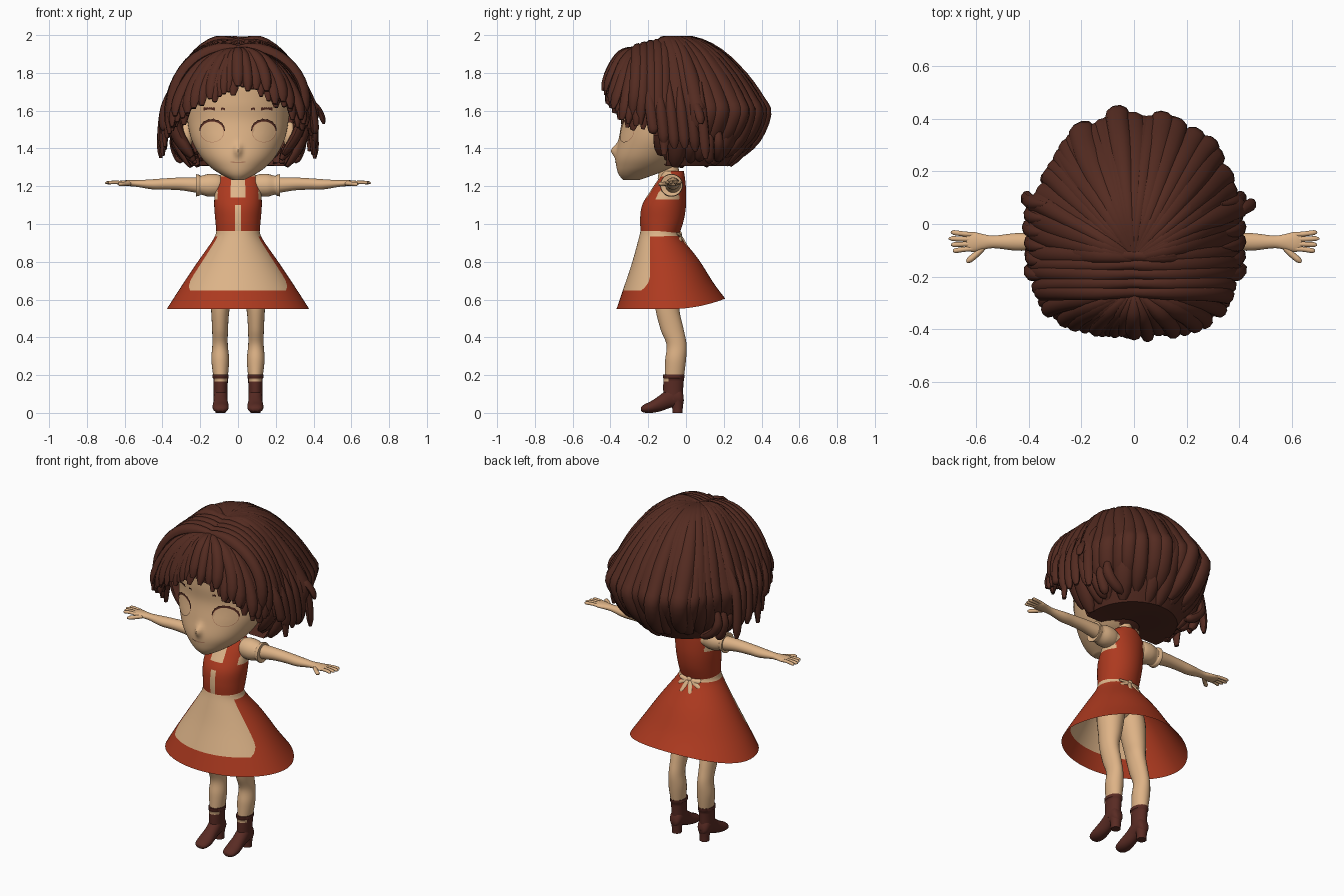
import bpy, bmesh, random
from math import sin, cos, pi, radians, sqrt, exp, acos
from mathutils import Vector

random.seed(7)
if "Cube" in bpy.data.objects:
    bpy.data.objects.remove(bpy.data.objects["Cube"])


def material(name, r, g, b):
    m = bpy.data.materials.new(name)
    m.use_nodes = True
    m.diffuse_color = (r, g, b, 1)
    node = m.node_tree.nodes["Principled BSDF"]
    node.inputs["Base Color"].default_value = (r, g, b, 1)
    node.inputs["Roughness"].default_value = .8
    return m


SKIN = material("skin", .73, .45, .24)
CREAM = material("apron cream", .73, .46, .25)
RED = material("dress red", .42, .042, .014)
HAIR = material("hair brown", .088, .024, .015)
BOOT = material("boot brown", .1, .024, .017)
LIP = material("lip tan", .5, .24, .13)


def smooth_rows(rows, k=6):
    """Catmull-Rom interpolation through rows of numbers."""
    out = []
    for i in range(len(rows) - 1):
        a, b, c, d = rows[max(i - 1, 0)], rows[i], rows[i + 1], rows[min(i + 2, len(rows) - 1)]
        for n in range(k):
            t = n / k
            out.append([q + t * (r - p) / 2 + t * t * (p - 2.5 * q + 2 * r - s / 2)
                        + t ** 3 * (s - p + 3 * (q - r)) / 2 for p, q, r, s in zip(a, b, c, d)])
    return out + [list(rows[-1])]


def build(name, lofts, mats, rule=None, closed=True, caps=True):
    """Skin each list of rings into one object; rule picks the colour of a face."""
    bm = bmesh.new()
    for rings in lofts:
        grid = [[bm.verts.new(p) for p in ring] for ring in rings]
        n = len(grid[0])
        for i in range(len(grid) - 1):
            for j in range(n if closed else n - 1):
                k = (j + 1) % n
                f = bm.faces.new((grid[i][j], grid[i][k], grid[i + 1][k], grid[i + 1][j]))
                if rule:
                    f.material_index = rule(f.calc_center_median(), j)
        if closed and caps:
            for ring in (grid[0], grid[-1]):
                f = bm.faces.new(ring)
                if rule:
                    f.material_index = rule(f.calc_center_median(), 0)
    bmesh.ops.recalc_face_normals(bm, faces=bm.faces)
    mesh = bpy.data.meshes.new(name)
    bm.to_mesh(mesh)
    bm.free()
    for m in mats:
        mesh.materials.append(m)
    obj = bpy.data.objects.new(name, mesh)
    bpy.context.collection.objects.link(obj)


def oval(c, a, b, n=24):
    c, a, b = Vector(c), Vector(a), Vector(b)
    return [c + a * cos(2 * pi * j / n) + b * sin(2 * pi * j / n) for j in range(n)]


def level(z, hw, yf, yb, n=72):
    return oval((0, (yf + yb) / 2, z), (hw, 0, 0), (0, (yb - yf) / 2, 0), n)


def ball(c, r, n=20):
    return [oval((c[0], c[1], c[2] - r[2] * cos(pi * i / 12)), (r[0] * sin(pi * i / 12), 0, 0),
                 (0, r[1] * sin(pi * i / 12), 0), n) for i in [.2, *range(1, 12), 11.8]]


def tube(path, w, th, hub, sides=8, root=.35):
    """Flattened strand along a path, its broad side facing away from the hub."""
    path, rings = [Vector(p) for p in path], []
    for i, p in enumerate(path):
        t = i / (len(path) - 1)
        tan = (path[min(i + 1, len(path) - 1)] - path[max(i - 1, 0)]).normalized()
        side = tan.cross(p - Vector(hub)).normalized()
        s = min(1, root + 1.5 * t) * sqrt(1 - .85 * (max(0, t - .82) / .18) ** 2)
        rings.append(oval(p, side * w * s, side.cross(tan) * th * s, sides))
    return rings


def bezier(a, b, c, d, n=14):
    a, b, c, d = map(Vector, (a, b, c, d))
    return [a * (1 - t) ** 3 + b * 3 * t * (1 - t) ** 2 + c * 3 * t * t * (1 - t) + d * t ** 3
            for t in (i / n for i in range(n + 1))]


# Head with a small nose; the scalp is hair coloured
head_rows = smooth_rows([(1.232, .03, -.33, -.25), (1.26, .085, -.355, -.17), (1.3, .145, -.368, -.07),
                         (1.36, .2, -.372, 0), (1.45, .247, -.356, .06), (1.55, .268, -.34, .1),
                         (1.65, .275, -.345, .13), (1.77, .26, -.335, .12), (1.87, .17, -.25, .05), (1.9, .04, -.15, -.05)])


def nose(p):
    bump = .03 * exp(-(p.x / .02) ** 2 - ((p.z - 1.39) / .03) ** 2) if p.y < -.2 else 0
    return p - Vector((0, bump, 0))


build("head", [[[nose(p) for p in level(*r, 128)] for r in head_rows]], [SKIN, HAIR],
      lambda c, j: int(c.z > 1.76 or (c.y > -.06 and c.z > 1.29)))


def on_face(x, z, lift=.005):
    for a, b in zip(head_rows, head_rows[1:]):
        if a[0] <= z <= b[0]:
            t = (z - a[0]) / (b[0] - a[0])
            _, hw, yf, yb = [p + t * (q - p) for p, q in zip(a, b)]
            return nose(Vector((x, (yf + yb) / 2 - (yb - yf) / 2 * sqrt(max(0, 1 - (x / hw) ** 2)) - lift, z)))


# Eyes, lashes, brows, mouth, ears
eyes, rims, lashes, brows = [], [], [], []
for s in (1, -1):
    def eye(a, k, lift=.005):
        return on_face(s * (.137 + .063 * k * cos(a)), 1.488 + .055 * k * sin(a), lift)
    turn = [2 * pi * i / 32 for i in range(33)]
    eyes.append([[eye(a, k) for a in turn[:-1]] for k in (1, .7, .4, .1)])
    rims.append([[eye(a, .97, .006), eye(a, 1.02, .006)] for a in turn])
    # the upper lash line has a jagged outer edge
    lashes.append([[eye(radians(a), 1, .009), eye(radians(a), 1.06 + (.14 + .08 * (a % 20 > 5)) * sin(radians(a)), .009)]
                   for a in range(5, 176, 10)])
    for start, step, thick in ((.122, .006, .015), (.07, .002, .013)):
        brows.append([[on_face(s * (start + step * i), 1.6 + .006 * sin(i * pi / 10), .007),
                       on_face(s * (start + step * i), 1.6 + thick + .004 * (i % 2), .007)] for i in range(11)])
build("eyes", eyes, [SKIN])
build("eye_rims", rims, [LIP], closed=False)
build("lashes", lashes, [HAIR], closed=False)
build("brows", brows, [HAIR], closed=False)
build("mouth", [[[on_face(x / 100, 1.322 + x * x / 4000), on_face(x / 100, 1.329 + x * x / 6000)]
                 for x in range(-4, 5)]], [LIP], closed=False)
build("ears", [ball((s * .275, -.09, 1.465), (.035, .035, .075)) for s in (1, -1)], [SKIN])

# Hair: shell, back locks in two layers, side locks and fringe
HUB = (0, -.05, 1.6)
dome = smooth_rows([(.03, 1.965), (.3, 1.975), (.56, 1.905), (.79, 1.775), (.95, 1.65), (1, 1.58), (.9, 1.44), (.72, 1.325)], 3)


def dome_point(a, f, z, k=1, drop=1):
    z = z if z > 1.6 else 1.6 - (1.6 - z) * drop
    return Vector((.385 * f * k * cos(a), -.13 * (1 - f) + .41 * f * k * sin(a), z))


build("hair_shell", [[[dome_point(radians(a), f, z - .018, .91) for a in range(-15, 196, 6)]
                      for f, z in dome + [[.5, 1.33], [.25, 1.34]]]], [HAIR], closed=False)
locks = []
for count, k, w, drop in ((25, 1, .05, .88), (22, .9, .048, 1.02)):
    for i in range(count):
        a = radians(-14 + 208 * i / (count - 1)) + random.uniform(-.03, .03)
        reach, length = k * random.uniform(.9, 1.07), drop * random.uniform(.78, 1.06)
        sway, wave = random.uniform(-.13, .13), random.uniform(0, 6)
        path = []
        for n, (f, z) in enumerate(dome):
            t = n / len(dome)
            path.append(dome_point(a + sway * t * t + .02 * t * sin(9 * t + wave), f, z, 1 + (reach - 1) * t, length))
        locks.append(tube(path, w * random.uniform(.8, 1.1), random.uniform(.026, .038), HUB, 10))
build("back_hair", locks, [HAIR])

locks = []
for s in (1, -1):
    # parted strands sweeping over the crown to each side
    for i in range(5):
        y, end = -.26 + .035 * i, 1.54 - .035 * i + random.uniform(-.04, .04)
        top = 1.965 - .25 * (-.12 - y)
        locks.append(tube(bezier((0, y, top), (s * .17, y, top + .04), (s * .4, y, 1.82),
                                 (s * (.35 + .012 * i), y + random.uniform(-.03, .02), end)),
                          random.uniform(.03, .042), random.uniform(.024, .032), HUB, root=.6))
    # curling locks around and behind the ears
    for i in range(6):
        y = -.2 + .055 * i
        out, end = random.uniform(.36, .41), 1.47 - .022 * i + random.uniform(-.03, .03)
        locks.append(tube(bezier((s * .33, y, 1.75), (s * .4, y, 1.65), (s * .41, y + .02, 1.52), (s * out, y + .03, end)),
                          .028, .022, HUB))
    for i in range(4):
        locks.append(tube(bezier((s * .3, .02 + .05 * i, 1.55), (s * .37, .02 + .05 * i, 1.45), (s * .33, .03 + .05 * i, 1.38),
                                 (s * (.22 + .04 * (i % 3)), .02 + .05 * i, 1.325 + .012 * (i % 2))), .028, .024, HUB))
# one stray wisp
locks.append(tube(bezier((.36, .03, 1.66), (.4, .05, 1.64), (.44, .07, 1.61), (.455, .08, 1.53)), .024, .016, HUB))
build("side_hair", locks, [HAIR])

locks = []
for layer in range(2):
    for i in range(23 - layer):
        a = pi * (1 + (i + layer / 2) / 22)
        k = random.uniform(.95, 1.03) - .05 * layer
        x, y = .36 * k * cos(a), -.16 - .275 * k * abs(sin(a)) ** .5
        z = 1.715 - .2 * cos(a) ** 2 - .015 * layer + random.uniform(-.03, .03)
        locks.append(tube(bezier((0, -.25, 1.925), (x * .5, -.25 + (y + .25) * .45, 1.935 - .02 * layer),
                                 (x * 1.02, y * .85 - .015, z + .15), (x, y, z)),
                          random.uniform(.025, .036), random.uniform(.019, .026), HUB))
build("fringe", locks, [HAIR])

# Neck and bodice
build("neck", [[level(1.24, .055, -.15, -.03), level(1.3, .045, -.14, -.04), level(1.4, .05, -.14, -.04)]], [SKIN])


def bodice_colour(c, j):
    from_middle = abs(j - 71.5)
    if c.z > 1.135 and abs(c.x) > (.108 if c.y < -.11 else .096):
        return 1
    if c.y < -.08 and (c.z > 1.25 or from_middle < 5 and c.z > 1.14 or from_middle < 2 and c.z < 1.1):
        return 1
    return 0


build("bodice", [[level(*r, 96) for r in smooth_rows(
    [(.94, .113, -.238, -.038), (1.02, .12, -.243, -.012), (1.1, .126, -.232, 0), (1.18, .122, -.185, 0),
     (1.24, .11, -.145, -.005), (1.28, .068, -.125, -.012)], 8)]], [RED, CREAM], bodice_colour)

# Skirt: the front columns follow the apron edge, the hem lifts at the back
skirt = []
for z, hw, yf, yb in smooth_rows([(.962, .115, -.241, -.035), (.92, .132, -.252, -.02), (.8, .222, -.288, .068),
                                  (.67, .315, -.335, .145), (.58, .377, -.368, .208)], 8):
    c, d = (yf + yb) / 2, (yb - yf) / 2
    edge = acos((c + .19) / d) * (1 - .2 * min(1, max(0, (.77 - z) / .1)) ** 3)
    turns = [edge * (j / 16 - 1) for j in range(32)] + [edge + (2 * pi - 2 * edge) * j / 40 for j in range(40)]
    skirt.append([Vector((hw * sin(a), c - d * cos(a),
                          z + (.055 * max(0, -cos(a)) ** 2 - .03) * (.962 - z) / .382)) for a in turns])
apron_end = 24


def skirt_colour(c, j):
    return int(c.z > .936 or (j < 32 and c.z > skirt[apron_end][j].z))


build("skirt_and_apron", [skirt], [RED, CREAM], skirt_colour, caps=False)

# Bow lying flat at the back of the waist
bow = [ball((0, -.032, .945), (.016, .01, .016))]
for s in (1, -1):
    for x, y, z in ((.07, -.042, .945), (.07, -.03, .91), (.032, .008, .875)):
        bow.append(tube(bezier((0, -.032, .945), (s * x * .4, -.03, .942), (s * x * .8, y, z), (s * x, y, z), 6),
                        .013, .006, (0, -.15, .85), root=.6))
build("apron_bow", bow, [CREAM])

# Arms, puffed sleeves and hands
arms, sleeves, hands = [], [], []
for s in (1, -1):
    arms.append([oval((s * x, -.068, z), (0, ry, 0), (0, 0, rz)) for x, z, ry, rz in smooth_rows(
        [(.08, 1.2, .045, .045), (.2, 1.205, .042, .042), (.3, 1.212, .036, .034), (.38, 1.212, .033, .03),
         (.45, 1.21, .033, .027), (.53, 1.214, .024, .018), (.57, 1.216, .029, .016), (.61, 1.217, .038, .014),
         (.635, 1.217, .033, .01)])])
    sleeves.append([oval((s * x, -.077, 1.205), (0, r, 0), (0, 0, r)) for x, r in smooth_rows(
        [(.08, .045), (.11, .058), (.155, .06), (.195, .05), (.205, .055), (.222, .058), (.22, .042)], 4)])
    for i in range(4):
        y = -.04 - .018 * i
        tip = .703 - .008 * abs(i - 1)
        hands.append(tube(bezier((s * .61, y, 1.218), (s * .64, y, 1.222), (s * .67, y + .004 * (1.5 - i), 1.221),
                                 (s * tip, y + .006 * (1.5 - i), 1.217), 8), .0095, .009, (s * .65, y, 1), root=.9))
    hands.append(tube(bezier((s * .57, -.085, 1.214), (s * .59, -.11, 1.214), (s * .61, -.125, 1.212),
                             (s * .635, -.145, 1.21), 8), .012, .011, (s * .6, -.1, 1), root=.8))
build("arms", arms, [SKIN])
build("sleeves", sleeves, [CREAM])
build("fingers", hands, [SKIN])

# Legs, hips and heeled boots with a bare gap below the cuff
legs, boots = [ball((0, -.12, .85), (.12, .095, .11))], []
for s in (1, -1):
    legs.append([oval((s * x, y, z), (rx, 0, 0), (0, ry, 0)) for z, x, y, rx, ry in smooth_rows(
        [(.9, .05, -.125, .06, .08), (.75, .073, -.11, .073, .082), (.62, .086, -.1, .06, .07),
         (.54, .094, -.097, .048, .063), (.44, .095, -.073, .042, .061), (.36, .095, -.05, .041, .053),
         (.28, .094, -.055, .047, .055), (.18, .092, -.063, .037, .05)])])
    boots.append([oval((s * .092, y, z), (rx, 0, 0), (0, ry, 0)) for z, y, rx, ry in
                  [(.203, -.065, .037, .05), (.203, -.065, .043, .057), (.185, -.065, .043, .057),
                   (.182, -.065, .039, .054), (.167, -.066, .038, .054), (.13, -.068, .037, .053), (.07, -.068, .036, .05)]])
    boots.append([oval((s * .092, y, (lo + hi) / 2), (w, 0, 0), (0, 0, (hi - lo) / 2)) for y, lo, hi, w in smooth_rows(
        [(-.012, .05, .09, .018), (-.03, .035, .13, .034), (-.08, .028, .14, .037), (-.13, .01, .1, .038),
         (-.18, 0, .065, .043), (-.22, .001, .045, .037), (-.237, .01, .03, .018)], 4)])
    boots.append([oval((s * .092, -.045, z), (r, 0, 0), (0, r, 0)) for z, r in ((0, .027), (.03, .028), (.07, .034))])
build("legs", legs, [SKIN])
build("boots", boots, [BOOT, SKIN], lambda c, j: int(.167 < c.z < .182 and c.y < -.09))

# Smooth shading with sharp creases kept
bpy.ops.object.select_all(action="DESELECT")
for obj in bpy.context.collection.objects:
    if obj.type == "MESH":
        obj.select_set(True)
        bpy.context.view_layer.objects.active = obj
bpy.ops.object.shade_smooth_by_angle(angle=radians(50))
